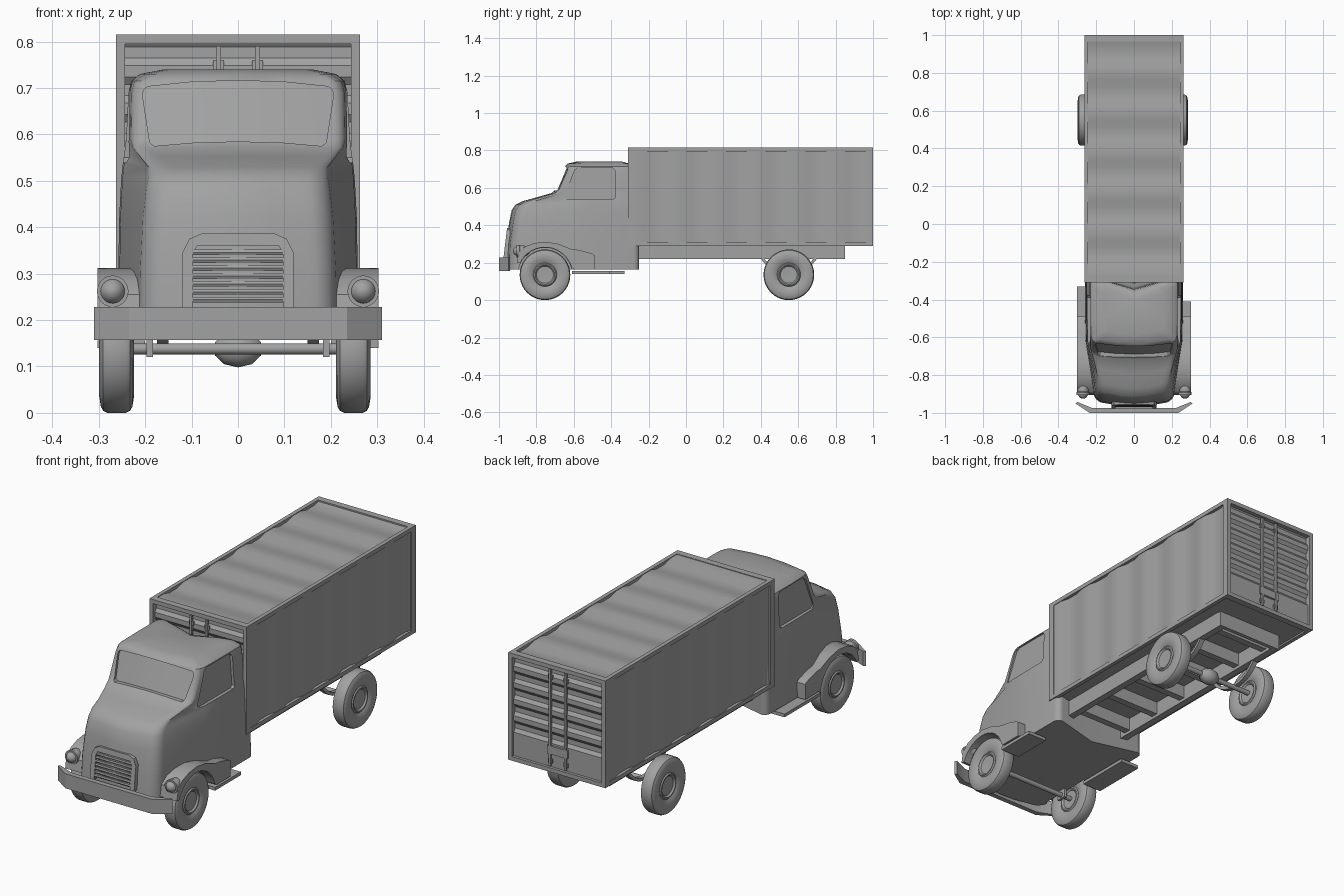
import bpy, bmesh, math
from mathutils import Vector

if "Cube" in bpy.data.objects:
    bpy.data.objects.remove(bpy.data.objects["Cube"], do_unlink=True)

grey = bpy.data.materials.new("plain grey")
grey.use_nodes = True
grey.diffuse_color = (0.36, 0.36, 0.36, 1)
grey.node_tree.nodes["Principled BSDF"].inputs["Base Color"].default_value = grey.diffuse_color
parts = []


def mesh(name, verts, faces, closed=True):
    me = bpy.data.meshes.new(name)
    me.from_pydata([tuple(v) for v in verts], [], faces)
    if closed:
        bm = bmesh.new()
        bm.from_mesh(me)
        bmesh.ops.triangulate(bm, faces=[f for f in bm.faces if len(f.verts) > 4])
        bmesh.ops.recalc_face_normals(bm, faces=bm.faces)
        bm.to_mesh(me)
        bm.free()
    me.materials.append(grey)
    ob = bpy.data.objects.new(name, me)
    bpy.context.collection.objects.link(ob)
    parts.append(ob)
    return ob


def loft(name, rings, cap=True):
    n = len(rings[0])
    faces = [(k * n + i, k * n + (i + 1) % n, (k + 1) * n + (i + 1) % n, (k + 1) * n + i)
             for k in range(len(rings) - 1) for i in range(n)]
    if cap:
        faces += [tuple(range(n)), tuple(range((len(rings) - 1) * n, len(rings) * n))]
    return mesh(name, [p for r in rings for p in r], faces)


def prism(name, pts, axis, a, b):
    # extrude a 2D outline along one axis
    put = {"x": lambda p, t: (t, p[0], p[1]), "y": lambda p, t: (p[0], t, p[1]),
           "z": lambda p, t: (p[0], p[1], t)}[axis]
    return loft(name, [[put(p, t) for p in pts] for t in (a, b)])


def box(name, x0, x1, y0, y1, z0, z1):
    return prism(name, [(x0, y0), (x1, y0), (x1, y1), (x0, y1)], "z", z0, z1)


def lathe(name, profile, centre, axis="x", n=36):
    # profile holds (offset along axis, radius)
    rings = []
    for t, r in profile:
        ring = []
        for i in range(n):
            c, s = r * math.cos(math.tau * i / n), r * math.sin(math.tau * i / n)
            ring.append(Vector((t, c, s) if axis == "x" else (c, t, s)) + Vector(centre))
        rings.append(ring)
    return loft(name, rings)


def cut(target, cutter):
    m = target.modifiers.new("cut", "BOOLEAN")
    m.object, m.operation, m.solver = cutter, "DIFFERENCE", "EXACT"
    bpy.context.view_layer.objects.active = target
    bpy.ops.object.modifier_apply(modifier=m.name)
    parts.remove(cutter)
    bpy.data.objects.remove(cutter, do_unlink=True)


def arc(cx, cy, r, a0, a1, n):
    return [(cx + r * math.cos(math.radians(a0 + (a1 - a0) * i / n)),
             cy + r * math.sin(math.radians(a0 + (a1 - a0) * i / n))) for i in range(n + 1)]


# Cab body: plan outlines stacked by height
BOW = 0.02


def cab_ring(z, yf, yb, wf, wb, r):
    half = [(0, yf), ((wf - r) / 2, yf + BOW / 4)]
    half += arc(wf - r, yf + BOW + r, r, -90, 0, 6)
    half += [(wb * 0.99, max(-0.62, yf + BOW + r + 0.01)), (wb, -0.5)]
    half += arc(wb - 0.03, yb + 0.03, 0.03, 0, 90, 4) + [(0, yb)]
    pts = half + [(-x, y) for x, y in half[-2:0:-1]]
    return [(x, y, z) for x, y in pts]


LEVELS = [
    (0.165, -0.968, -0.31, 0.215, 0.26, 0.06), (0.30, -0.962, -0.31, 0.213, 0.258, 0.06),
    (0.42, -0.945, -0.31, 0.207, 0.256, 0.06), (0.48, -0.932, -0.312, 0.20, 0.253, 0.06),
    (0.51, -0.912, -0.318, 0.195, 0.251, 0.06), (0.53, -0.87, -0.33, 0.195, 0.249, 0.06),
    (0.552, -0.79, -0.335, 0.212, 0.246, 0.05), (0.572, -0.72, -0.34, 0.228, 0.243, 0.035),
    (0.59, -0.70, -0.34, 0.232, 0.241, 0.03), (0.69, -0.657, -0.345, 0.23, 0.236, 0.03),
    (0.715, -0.648, -0.35, 0.224, 0.23, 0.03), (0.73, -0.632, -0.365, 0.20, 0.212, 0.03),
    (0.74, -0.59, -0.40, 0.15, 0.16, 0.03)]
cab = loft("cab_body", [cab_ring(*lv) for lv in LEVELS])


def recess(outline, push):
    p = Vector(push)
    cut(cab, loft("recess_cutter", [[Vector(v) - p * 4 for v in outline],
                                    [Vector(v) + p for v in outline]]))


# Windscreen and side windows as shallow recesses
half = [(0.1, 0.582), (0.18, 0.575), (0.19, 0.582), (0.205, 0.68), (0.204, 0.695),
        (0.195, 0.703), (0.1, 0.713)]
screen = [(0, 0.585)] + half + [(0, 0.716)] + [(-x, z) for x, z in half[::-1]]
recess([(x, -0.704 + (z - 0.58) * 0.42 + BOW * (x / 0.2) ** 2, z) for x, z in screen],
       (0, 0.013, 0))
side = [(-0.635, 0.54), (-0.39, 0.54), (-0.377, 0.55), (-0.38, 0.695), (-0.395, 0.71),
        (-0.575, 0.71), (-0.595, 0.695), (-0.65, 0.55)]
for s in (1, -1):
    recess([(s * (0.245 - (z - 0.55) * 0.06), y, z) for y, z in side], (-s * 0.014, 0, 0))
    # Wheel arch
    cut(cab, lathe("arch_cutter", [(-0.1, 0.145), (0.1, 0.145)], (s * 0.305, -0.754, 0.135)))

# Grille frame leaning with the nose, then slats
gh = [(0.12, 0.225), (0.12, 0.345), (0.105, 0.375), (0.08, 0.386)]
gi = [(0.097, 0.225), (0.097, 0.345), (0.088, 0.36)]
outline = gh + [(-x, z) for x, z in gh[::-1]] + [(-x, z) for x, z in gi] + gi[::-1]
frame = prism("grille_frame", outline, "y", -0.976, -0.93)
for v in frame.data.vertices:
    v.co.y += (v.co.z - 0.225) * 0.12
for i in range(7):
    z = 0.238 + 0.017 * i
    y = -0.971 + (z - 0.225) * 0.12
    prism("grille_slat", [(y, z), (y - 0.003, z + 0.006), (y, z + 0.012), (y + 0.03, z + 0.012),
                          (y + 0.03, z)], "x", -0.1, 0.1)

# Front bumper, bent back at the ends
bh = [(0.235, -1.0), (0.31, -0.95), (0.30, -0.942), (0.22, -0.975)]
bumper = prism("front_bumper", bh + [(-x, y) for x, y in bh[::-1]], "z", 0.157, 0.228)

# Fenders, headlamps and running boards
fender = [(-0.905, 0.2), (-0.895, 0.255), (-0.86, 0.287), (-0.81, 0.305), (-0.75, 0.312),
          (-0.68, 0.30), (-0.61, 0.272), (-0.57, 0.268), (-0.50, 0.248), (-0.49, 0.24),
          (-0.49, 0.165), (-0.60, 0.165)] + arc(-0.754, 0.135, 0.148, 15, 155, 12)
for s in (1, -1):
    prism("front_fender", fender, "x", s * 0.2, s * 0.303)
    lamp = [(0.045 * math.cos(math.pi * i / 10) * -1, 0.002 + 0.029 * math.sin(math.pi * i / 10))
            for i in range(11)]
    lathe("headlamp", lamp, (s * 0.27, -0.88, 0.262), "y", 24)
    lathe("headlamp_rim", [(0, 0.028), (0, 0.034), (0.014, 0.034), (0.02, 0.028)],
          (s * 0.27, -0.905, 0.262), "y", 24)
    box("running_board", s * 0.2, s * 0.303, -0.61, -0.41 if s > 0 else -0.33, 0.14, 0.156)
    box("axle_hanger", s * 0.19 - 0.007, s * 0.19 + 0.007, -0.78, -0.73, 0.12, 0.17)

# Wheels and axles
wheel_half = [(0.021, 0.001), (0.023, 0.045), (0.031, 0.052), (0.031, 0.058), (0.026, 0.063),
              (0.033, 0.075), (0.0375, 0.1), (0.034, 0.122), (0.029, 0.131), (0.02, 0.1355)]
wheel = wheel_half + [(-x, r) for x, r in wheel_half[::-1]]
for y, label in ((-0.754, "front"), (0.55, "rear")):
    for s in (1, -1):
        lathe(label + "_wheel", wheel, (s * 0.255 - 0.0065, y, 0.1355), n=40)
    lathe(label + "_axle", [(-0.24, 0.012), (0.23, 0.012)], (0, y, 0.138), n=16)
lathe("differential", [(-0.05, 0.014), (-0.03, 0.033), (0, 0.04), (0.03, 0.033), (0.05, 0.014)],
      (0, 0.55, 0.138), n=20)

# Chassis rails, leaf springs and cross members
for s in (1, -1):
    box("chassis_rail", s * 0.145, s * 0.18, -0.32, 0.83, 0.22, 0.30)
    prism("leaf_spring", arc(0.55, 0.32, 0.18, 215, 325, 10) + arc(0.55, 0.32, 0.165, 325, 215, 10),
          "x", s * 0.15, s * 0.175)
for i in range(6):
    y = -0.24 + 0.2 * i
    box("cross_member", -0.15, 0.15, y, y + 0.035, 0.235, 0.30)
box("rear_cross_member", -0.18, 0.18, 0.83, 0.85, 0.22, 0.295)

# Cargo box frame
W, Y0, Y1, Z0, Z1 = 0.263, -0.31, 1.0, 0.29, 0.815
T, P = 0.02, 0.033
for s in (1, -1):
    for z in (Z0, Z1 - T):
        box("long_frame_rail", s * (W - T), s * W, Y0, Y1, z, z + T)
    for y in (Y0, Y1 - P):
        box("corner_post", s * (W - T), s * W, y, y + P, Z0, Z1)
for y in (Y0, Y1 - P):
    for z in (Z0, Z1 - T):
        box("cross_frame_rail", -W, W, y, y + P, z, z + T)
box("cargo_floor", -W + 0.01, W - 0.01, Y0 + 0.01, Y1 - 0.01, 0.298, 0.304)


def corrugated(name, origin, u, v, periods, depth):
    # ribbed sheet running along u, facing along u cross v
    o, u, v = Vector(origin), Vector(u), Vector(v)
    inward = -u.cross(v).normalized()
    steps = [(k + f, d) for k in range(periods)
             for f, d in ((0, 0), (0.3, 0), (0.5, depth), (0.8, depth))] + [(periods, 0)]
    line = [o + u * (t / periods) + inward * d for t, d in steps]
    n = len(line)
    mesh(name, line + [p + v for p in line],
         [(i, i + 1, n + i + 1, n + i) for i in range(n - 1)], False)


L, H, B = Y1 - Y0 - 0.04, Z1 - Z0 - 0.02, 2 * W - 0.02
corrugated("left_panel", (W - 0.003, Y0 + 0.02, Z0 + 0.01), (0, L, 0), (0, 0, H), 6, 0.012)
corrugated("right_panel", (-W + 0.003, Y1 - 0.02, Z0 + 0.01), (0, -L, 0), (0, 0, H), 6, 0.012)
corrugated("roof_panel", (W - 0.01, Y0 + 0.02, Z1 - 0.003), (0, L, 0), (-B, 0, 0), 6, 0.012)

# Ribbed ends with lower panels, lock rods and latch
for s, yend in ((1, Y1), (-1, Y0)):
    y = yend - s * 0.014
    corrugated("end_panel", (-s * B / 2, y, 0.40), (0, 0, 0.405), (s * B, 0, 0), 5, 0.012)
    box("end_lower_panel", -W + 0.01, W - 0.01, y - s * 0.012, y, 0.30, 0.402)
    box("latch_box", -0.055, 0.055, y, y + s * 0.01, 0.375, 0.415)
    for x in (-0.042, 0.042):
        box("lock_rod", x - 0.005, x + 0.005, y - s * 0.002, y + s * 0.011, 0.315, 0.79)
        for z in (0.33, 0.74):
            box("rod_bracket", x - 0.012, x + 0.012, y - s * 0.002, y + s * 0.006, z, z + 0.02)

# Shading
bpy.ops.object.select_all(action="DESELECT")
for ob in parts:
    ob.select_set(True)
bpy.context.view_layer.objects.active = cab
bpy.ops.object.shade_smooth_by_angle(angle=math.radians(32))
